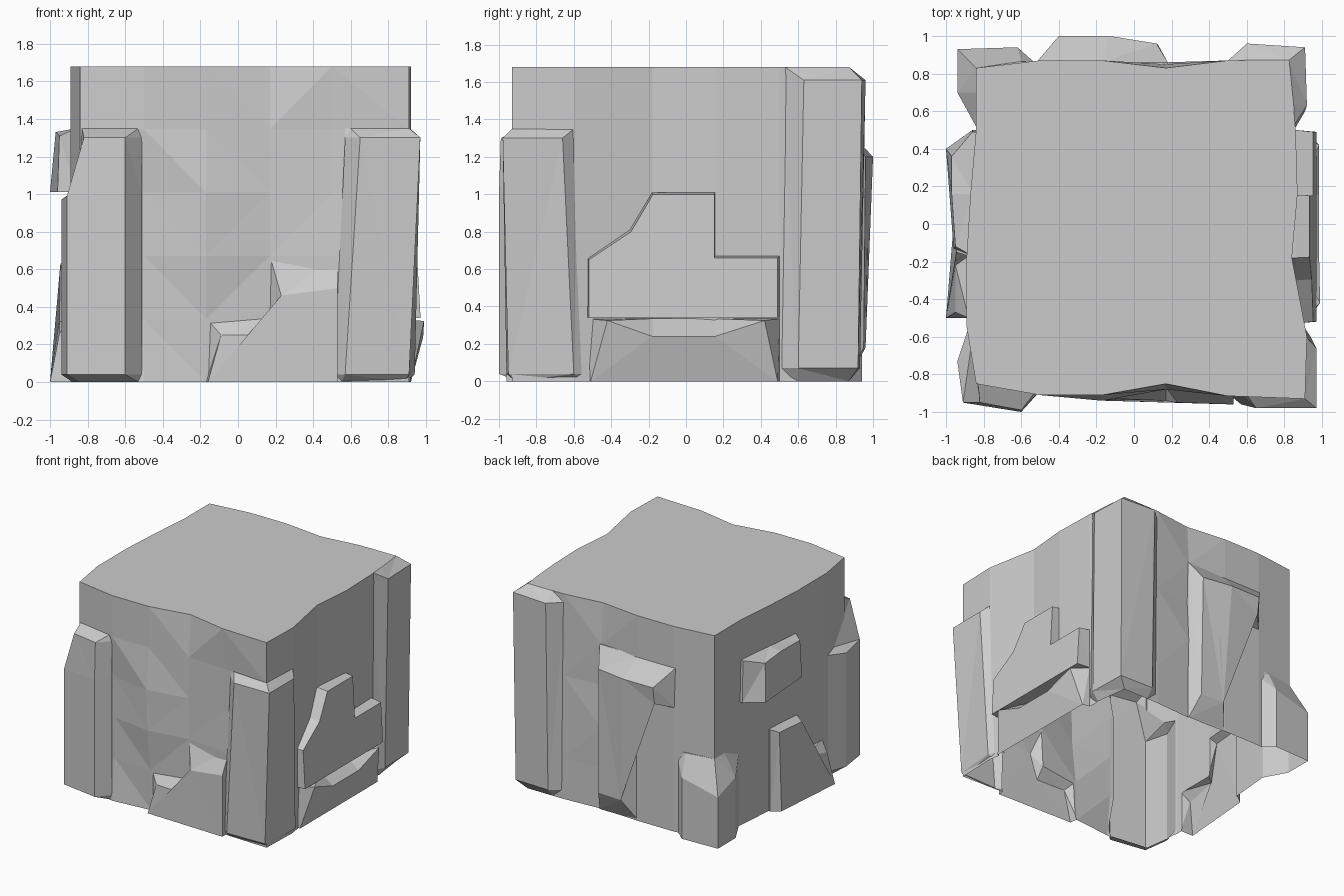
import bpy, bmesh
from mathutils import Vector

if "Cube" in bpy.data.objects:
    bpy.data.objects.remove(bpy.data.objects["Cube"])

TOP, MID = 1.68, 1.35


def loft(name, rings):
    """Closed solid through rings with equal point counts."""
    bm = bmesh.new()
    vs = [[bm.verts.new(p) for p in r] for r in rings]
    n = len(rings[0])
    for a, b in zip(vs, vs[1:]):
        for i in range(n):
            j = (i + 1) % n
            bm.faces.new((a[i], a[j], b[j], b[i]))
    bm.faces.new(vs[0])
    bm.faces.new(vs[-1])
    bmesh.ops.triangulate(bm, faces=bm.faces[:])
    bmesh.ops.recalc_face_normals(bm, faces=bm.faces[:])
    me = bpy.data.meshes.new(name)
    bm.to_mesh(me)
    bm.free()
    ob = bpy.data.objects.new(name, me)
    bpy.context.collection.objects.link(ob)
    return ob


PLACE = {
    'front': lambda u, d, z: (u, -d, z),
    'back': lambda u, d, z: (u, d, z),
    'right': lambda u, d, z: (d, u, z),
    'left': lambda u, d, z: (-d, u, z),
}


def slab(name, side, surf, base, outer):
    """Raised stone slab: base (u,z) on the wall, outer (u,z,depth)."""
    f = PLACE[side]
    return loft(name, [[f(u, 0.72, z) for u, z in base],
                       [f(u, surf, z) for u, z in base],
                       [f(u, d, z) for u, z, d in outer]])


def pillar(name, levels):
    """Corner pillar: list of (plan points, heights); a height may be a list."""
    return loft(name, [[(x, y, z[i] if isinstance(z, list) else z)
                        for i, (x, y) in enumerate(p)] for p, z in levels])


# rough block with uneven walls
plan = [(-.84, -.85), (-.5, -.91), (-.17, -.91), (.17, -.85), (.5, -.915), (.91, -.93),
        (.92, -.6), (.84, -.18), (.87, .16), (.86, .5), (.82, .87),
        (.5, .87), (.17, .83), (-.17, .87), (-.5, .87), (-.84, .83),
        (-.84, .5), (-.87, .16), (-.89, -.17), (-.89, -.55)]
shift = {1: [0, .03, .03, .03, 0, 0], 2: [.03, .02, -.02, -.03, 0, 0],
         3: [-.02, -.02, -.03, -.03, -.03, 0], 4: [0, .02, .01, .02, .02, 0],
         12: [.02, .02, .03, .01, .02, 0]}
rings = []
for k in range(6):
    z = TOP * k / 5
    rings.append([(x, y + shift.get(i, [0] * 6)[k], z) for i, (x, y) in enumerate(plan)])
block = loft("rock_block", rings)

parts = []
# front right corner pillar
pr = [(.57, -.91), (.65, -.98), (.97, -.98), (.97, -.66), (.9, -.58), (.7, -.7)]
pb = [(.51, -.91), (.57, -.96), (.91, -.95), (.94, -.6), (.88, -.51), (.7, -.7)]
p0 = [(.51, -.9), (.55, -.91), (.89, -.91), (.89, -.57), (.88, -.51), (.7, -.7)]
pt = [(.57, -.9), (.6, -.91), (.91, -.93), (.915, -.6), (.9, -.58), (.7, -.7)]
parts.append(pillar("front_right_pillar", [(p0, 0), (pb, .04), (pr, 1.3), (pt, MID)]))

# front left pillar, its left flank lower than its front
pl = [(-.51, -.9), (-.6, -1.0), (-.91, -.95), (-.94, -.73), (-.88, -.55), (-.7, -.7)]
plt = [(-.51, -.9), (-.6, -.99), (-.82, -.95), (-.87, -.68), (-.87, -.55), (-.7, -.7)]
pl0 = [(-.51, -.88), (-.53, -.9), (-.85, -.86), (-.88, -.65), (-.88, -.55), (-.7, -.7)]
plc = [(-.51, -.9), (-.53, -.9), (-.83, -.85), (-.86, -.68), (-.86, -.57), (-.7, -.7)]
parts.append(pillar("front_left_pillar", [
    (pl0, 0), (pl, .04), (pl, [1.0, 1.0, .99, .97, 1.0, 1.0]),
    (plt, [1.3, 1.3, 1.3, 1.02, 1.02, 1.3]),
    (plc, [MID, MID, MID, 1.06, 1.06, MID])]))

# back right pillar, full height
br = [(.84, .51), (.92, .63), (.91, .94), (.6, .96), (.49, .86), (.7, .7)]
brl = [(.84, .48), (.91, .6), (.9, .92), (.6, .93), (.49, .85), (.7, .7)]
brt = [(.855, .53), (.85, .63), (.825, .872), (.6, .872), (.5, .865), (.7, .7)]
br0 = [(.84, .49), (.86, .6), (.825, .87), (.6, .87), (.5, .85), (.7, .7)]
parts.append(pillar("back_right_pillar", [(br0, 0), (brl, .07), (br, 1.61), (brt, TOP)]))

# back left stump
bl = [(-.53, .86), (-.62, .94), (-.94, .93), (-.94, .7), (-.83, .5), (-.7, .7)]
blt = [(-.53, .86), (-.6, .865), (-.84, .83), (-.84, .7), (-.83, .5), (-.7, .7)]
parts.append(pillar("back_left_stump", [
    (bl, 0), (bl, [.6, .5, .42, .5, .6, .5]), (blt, .67)]))

# front stepped slab
parts.append(slab("front_step", 'front', .87,
    [(-.17, 0), (-.17, .34), (.17, .34), (.17, .67), (.53, .67), (.53, 0)],
    [(-.16, 0, .94), (-.09, .25, .93), (.17, .25, .94), (.23, .46, .95),
     (.53, .5, .96), (.53, 0, .96)]))

# right side slab and the ledge under it
face = [(-.53, .34), (-.53, .66), (-.30, .81), (-.18, 1.01), (.155, 1.01),
        (.155, .67), (.5, .67), (.5, .34)]
parts.append(slab("right_slab", 'right', .86, face,
    [(u * .98, z - .01 * (z > .5), .99 - .055 * z) for u, z in face]))
parts.append(slab("right_ledge", 'right', .86,
    [(-.52, 0), (-.53, .335), (-.18, .335), (.155, .335), (.5, .335), (.5, 0)],
    [(-.51, 0, .92), (-.42, .325, .99), (-.18, .24, .985), (.155, .24, .985),
     (.42, .325, .985), (.49, 0, .92)]))

# back hooked slab
parts.append(slab("back_hook", 'back', .86,
    [(.18, 0), (.18, MID), (-.17, MID), (-.52, MID), (-.51, 1.01), (-.17, 1.01),
     (-.17, .67), (-.17, 0)],
    [(.13, .18, .95), (.12, 1.2, .96), (-.13, 1.2, 1.0), (-.4, 1.2, 1.0),
     (-.4, 1.06, .98), (-.1, 1.03, .98), (-.03, .7, .97), (-.08, .18, .96)]))

# left side knob and foot
parts.append(slab("left_knob", 'left', .86,
    [(.5, 1.01), (.49, MID), (.16, MID), (-.17, MID), (-.17, 1.01)],
    [(.4, 1.01, 1.0), (.36, 1.31, .97), (.16, 1.33, .97), (-.12, 1.31, .95),
     (-.13, 1.01, .96)]))
parts.append(slab("left_foot", 'left', .88,
    [(.17, 0), (.17, .67), (-.17, .67), (-.17, .34), (-.5, .34), (-.5, 0)],
    [(.12, 0, .95), (.12, .64, .93), (-.15, .63, .945), (-.22, .32, .95),
     (-.47, .26, .95), (-.5, 0, 1.0)]))

# fuse everything into one shell
for p in parts:
    m = block.modifiers.new(p.name, 'BOOLEAN')
    m.operation, m.solver, m.object = 'UNION', 'EXACT', p
dg = bpy.context.evaluated_depsgraph_get()
mesh = bpy.data.meshes.new_from_object(block.evaluated_get(dg))
block.modifiers.clear()
block.data = mesh
for p in parts:
    bpy.data.objects.remove(p)

# leave the underside open
bm = bmesh.new()
bm.from_mesh(mesh)
under = [f for f in bm.faces if all(v.co.z < .004 for v in f.verts)]
bmesh.ops.delete(bm, geom=under, context='FACES')
bm.to_mesh(mesh)
bm.free()
